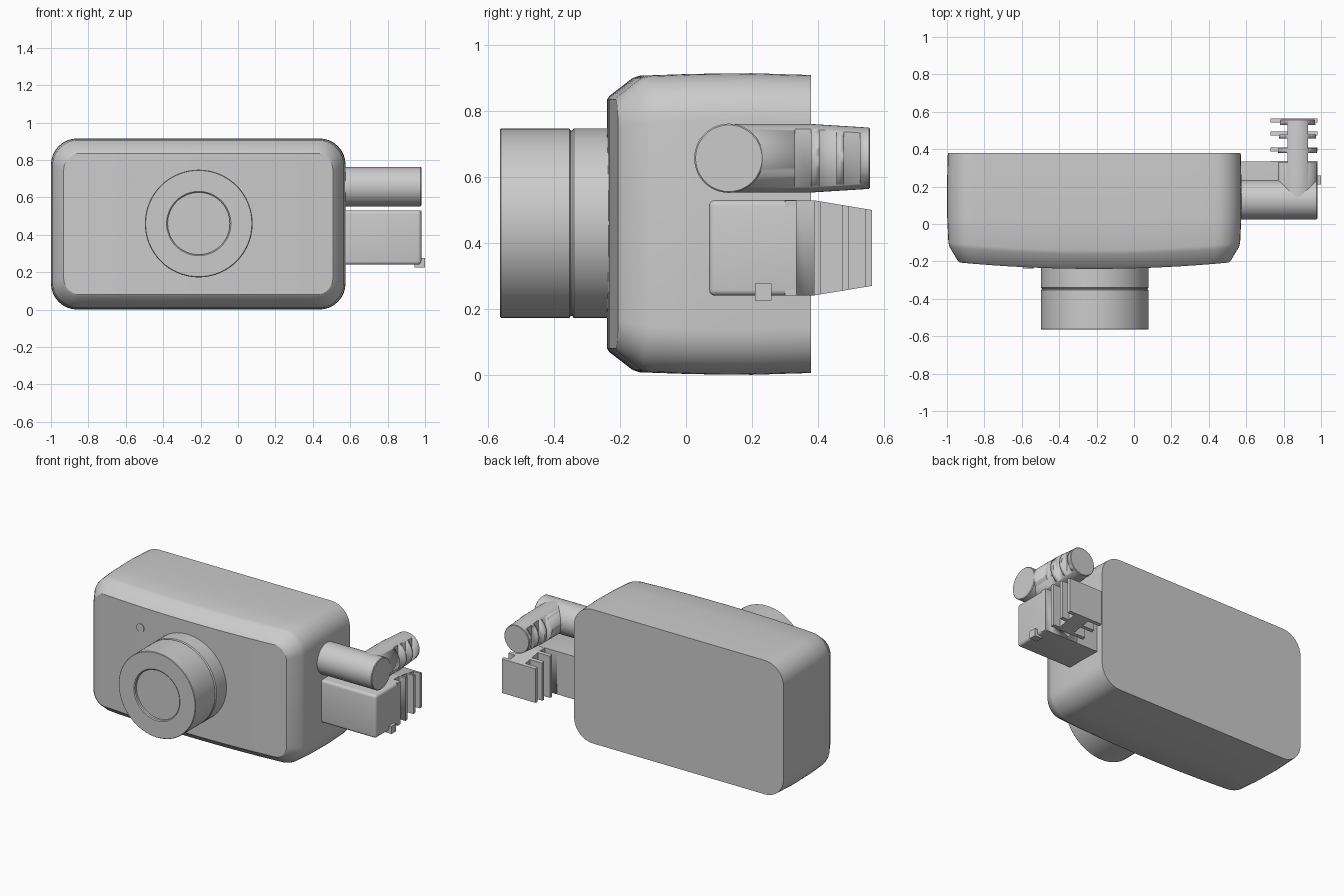
import bpy, bmesh
from math import sin, cos, pi, radians
from mathutils import Matrix, Vector

if "Cube" in bpy.data.objects:
    bpy.data.objects.remove(bpy.data.objects["Cube"])

grey = bpy.data.materials.new("plain grey")
grey.use_nodes = True
GREY = (0.6, 0.6, 0.6, 1)
grey.diffuse_color = GREY
grey.node_tree.nodes["Principled BSDF"].inputs["Base Color"].default_value = GREY


def finish(name, bm, smooth=30):
    bmesh.ops.recalc_face_normals(bm, faces=bm.faces)
    mesh = bpy.data.meshes.new(name)
    bm.to_mesh(mesh)
    bm.free()
    mesh.materials.append(grey)
    ob = bpy.data.objects.new(name, mesh)
    bpy.context.collection.objects.link(ob)
    bpy.ops.object.select_all(action='DESELECT')
    ob.select_set(True)
    bpy.context.view_layer.objects.active = ob
    bpy.ops.object.shade_smooth_by_angle(angle=radians(smooth))
    return ob


def add_box(bm, lo, hi):
    lo, hi = Vector(lo), Vector(hi)
    size = hi - lo
    mat = Matrix.Translation((lo + hi) / 2) @ Matrix.Diagonal((*size, 1))
    return bmesh.ops.create_cube(bm, size=1, matrix=mat)["verts"]


def loft(bm, rings, caps=True):
    loops = [[bm.verts.new(p) for p in r] for r in rings]
    n = len(loops[0])
    for a, b in zip(loops, loops[1:]):
        for i in range(n):
            j = (i + 1) % n
            bm.faces.new((a[i], a[j], b[j], b[i]))
    if caps:
        bm.faces.new(loops[0])
        bm.faces.new(loops[-1])
    return loops


def disc(cx, cz, r, y, n=64):
    return [(cx + r * cos(2 * pi * i / n), y, cz + r * sin(2 * pi * i / n)) for i in range(n)]


# Body: rounded rectangles lofted front to back, with a bowed front
CX, CZ = -0.2125, 0.4575


def upper_half(hw, hz, r, steps=8, spans=16):
    pts = [(hw - r + r * cos(a), hz - r + r * sin(a))
           for a in (pi / 2 * i / steps for i in range(steps + 1))]
    flat = [((hw - r) * (1 - 2 * i / spans), hz) for i in range(1, spans)]
    return pts + flat + [(-x, z) for x, z in reversed(pts)]


def body_ring(y, hw, hz, r, bow):
    half = upper_half(hw, hz, r)
    full = half + [(x, -z) for x, z in reversed(half)]
    return [(CX + x, y + bow * (x / 0.72) ** 2, CZ + z) for x, z in full]


bm = bmesh.new()
loops = loft(bm, [
    body_ring(-0.24, 0.72, 0.378, 0.09, 0.034),
    body_ring(-0.232, 0.729, 0.389, 0.095, 0.034),
    body_ring(-0.162, 0.774, 0.443, 0.135, 0.034),
    body_ring(-0.14, 0.78, 0.45, 0.14, 0.034),
    body_ring(0.02, 0.786, 0.4555, 0.14, 0.01),
    body_ring(0.2, 0.7875, 0.4575, 0.14, 0),
    body_ring(0.38, 0.783, 0.452, 0.14, 0)], caps=False)
front, back = loops[0], loops[-1]
bm.faces.new(back)
n = len(front)
for i in range(n // 2 - 1):
    bm.faces.new((front[i], front[i + 1], front[n - 2 - i], front[n - 1 - i]))
finish("body", bm, 25)

# Lens barrel with a collar and a shallow recess
LX, LZ = -0.21, 0.46
bm = bmesh.new()
loft(bm, [disc(LX, LZ, r, y) for r, y in (
    (0.288, -0.15), (0.288, -0.34), (0.281, -0.346), (0.281, -0.35), (0.287, -0.353),
    (0.287, -0.562), (0.284, -0.565), (0.172, -0.565), (0.166, -0.56), (0.166, -0.545))])
finish("lens_barrel", bm)

# Small indicator beside the lens
bm = bmesh.new()
loft(bm, [disc(-0.565, 0.695, 0.028, y, 24) for y in (-0.2, -0.238)])
finish("indicator", bm)

# Upper plug: a round stub turning to a tapered strain relief
PX, PZ = 0.875, 0.657
bm = bmesh.new()
loft(bm, [[(x, 0.13 + r * cos(2 * pi * i / 48), PZ + r * sin(2 * pi * i / 48)) for i in range(48)]
          for x, r in ((0.55, 0.105), (0.976, 0.105), (0.98, 0.101))])
finish("upper_plug", bm)

bm = bmesh.new()
loft(bm, [disc(PX, PZ, r, y, 48) for r, y in (
    (0.104, 0.13), (0.104, 0.38), (0.093, 0.555), (0.09, 0.558))])
upper_relief = finish("upper_strain_relief", bm)

# Lower plug: a rounded block with a tapered strain relief
bm = bmesh.new()
add_box(bm, (0.55, 0.07, 0.24), (0.98, 0.335, 0.53))
edges = [e for e in bm.edges if not all(v.co.y > 0.3 for v in e.verts)
         and any(v.co.x > 0.9 or v.co.y < 0.1 for v in e.verts)]
bmesh.ops.bevel(bm, geom=edges, offset=0.018, segments=4, profile=0.5, affect='EDGES')
finish("lower_plug", bm)

bm = bmesh.new()
loft(bm, [[(x, y, 0.385 + z) for x, z in ((0.73, -h), (0.98, -h), (0.98, h), (0.73, h))]
          for y, h in ((0.3, 0.144), (0.39, 0.144), (0.565, 0.115))])
lower_relief = finish("lower_strain_relief", bm)

# Nub under the lower plug
bm = bmesh.new()
add_box(bm, (0.945, 0.21, 0.226), (1.0, 0.26, 0.277))
finish("nub", bm)


# Slots cut from both sides of each strain relief, leaving a central web
def cut_slots(ob, slots, z0, z1):
    bm = bmesh.new()
    for y0, y1 in slots:
        for x0, x1 in ((0.6, 0.82), (0.93, 1.1)):
            add_box(bm, (x0, y0, z0), (x1, y1, z1))
    cutter = finish("slot_cutter", bm)
    cutter.hide_render = True
    mod = ob.modifiers.new("slots", 'BOOLEAN')
    mod.operation = 'DIFFERENCE'
    mod.solver = 'EXACT'
    mod.object = cutter
    bpy.context.view_layer.objects.active = ob
    bpy.ops.object.modifier_apply(modifier=mod.name)
    bpy.data.objects.remove(cutter)


cut_slots(upper_relief, ((0.33, 0.38), (0.405, 0.457), (0.479, 0.528)), 0.5, 0.8)
cut_slots(lower_relief, ((0.336, 0.388), (0.41, 0.473), (0.495, 0.543)), 0.2, 0.6)
